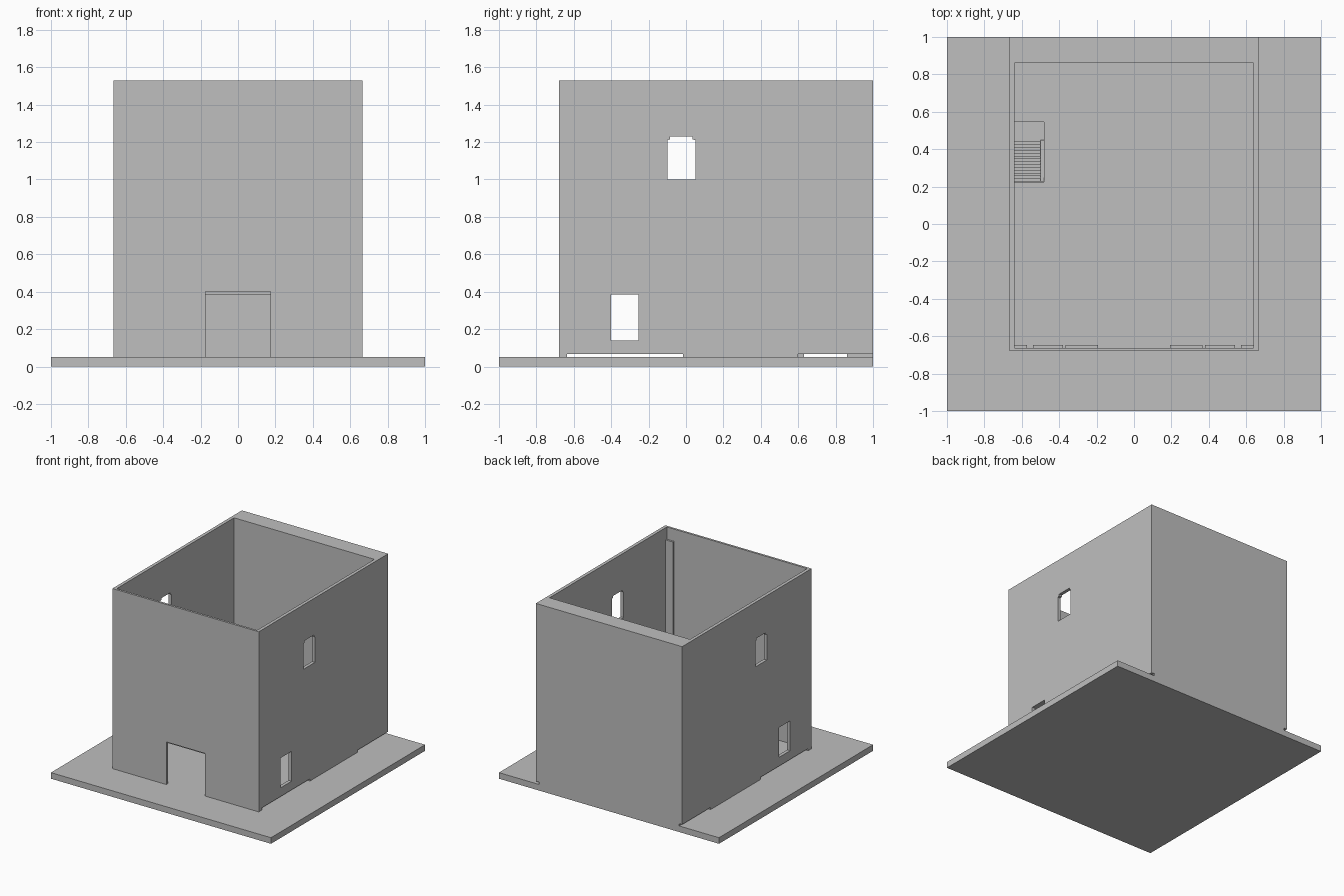
import bpy, bmesh

if "Cube" in bpy.data.objects:
    bpy.data.objects.remove(bpy.data.objects["Cube"])

stone = bpy.data.materials.new("light_grey")
stone.use_nodes = True
stone.diffuse_color = (0.52, 0.52, 0.52, 1)
stone.node_tree.nodes["Principled BSDF"].inputs["Base Color"].default_value = (0.52, 0.52, 0.52, 1)


def prism(name, outline, axis, lo, hi):
    """Extrude a 2D outline along an axis: 'x' uses (y, z), 'y' uses (x, z)."""
    def place(p, t):
        return (t, p[0], p[1]) if axis == "x" else (p[0], t, p[1])
    bm = bmesh.new()
    face = bm.faces.new([bm.verts.new(place(p, lo)) for p in outline])
    grown = bmesh.ops.extrude_face_region(bm, geom=[face])
    moved = [v for v in grown["geom"] if isinstance(v, bmesh.types.BMVert)]
    bmesh.ops.translate(bm, verts=moved, vec=place((0, 0), hi - lo))
    bmesh.ops.recalc_face_normals(bm, faces=bm.faces)
    mesh = bpy.data.meshes.new(name)
    bm.to_mesh(mesh)
    bm.free()
    mesh.materials.append(stone)
    obj = bpy.data.objects.new(name, mesh)
    bpy.context.collection.objects.link(obj)
    return obj


def box(name, x, y, z):
    return prism(name, [(y[0], z[0]), (y[1], z[0]), (y[1], z[1]), (y[0], z[1])], "x", *x)


def cut(obj, cutter):
    mod = obj.modifiers.new("cut", "BOOLEAN")
    mod.operation, mod.solver, mod.object = "DIFFERENCE", "EXACT", cutter
    cutter.hide_render = True
    bpy.context.view_layer.objects.active = obj
    bpy.ops.object.modifier_apply(modifier=mod.name)
    bpy.data.objects.remove(cutter)


GROUND, TOP = 0.05, 1.53
OUT, INN = 0.665, 0.638
FRONT, FRONT_IN, BACK_IN = -0.68, -0.662, 0.86
FLOOR_LOW, FLOOR_TOP = 0.385, 0.405

# Ground plate
box("base_plate", (-1, 1), (-1, 1), (0, GROUND))

# Side walls with two windows and slots along the bottom
arch = [(-0.1, 1.0), (0.05, 1.0), (0.05, 1.21), (0.035, 1.215),
        (0.035, 1.23), (-0.085, 1.23), (-0.085, 1.215), (-0.1, 1.21)]
for side, sign in (("left", 1), ("right", -1)):
    lo, hi = sorted((sign * INN, sign * OUT))
    wall = box(side + "_wall", (lo, hi), (FRONT, 1), (GROUND, TOP))
    reach = (lo - 0.1, hi + 0.1)
    cut(wall, prism("arch_cutter", arch, "x", *reach))
    cut(wall, box("window_cutter", reach, (-0.4, -0.255), (0.14, 0.385)))
    slot_back = 0.6 if sign > 0 else 0.63
    for span in ((-0.637, -0.015), (slot_back, 1.1)):
        cut(wall, box("slot_cutter", reach, span, (0, 0.068)))

# Front wall with doorway
front = [(-INN, GROUND), (-0.175, GROUND), (-0.175, 0.4), (0.175, 0.4),
         (0.175, GROUND), (INN, GROUND), (INN, TOP), (-INN, TOP)]
prism("front_wall", front, "y", FRONT, FRONT_IN)

# Thick back wall
box("back_wall", (-INN, INN), (BACK_IN, 1), (GROUND, TOP))

# Upper floor with stairwell opening
floor = box("upper_floor", (-INN, INN), (FRONT_IN, BACK_IN), (FLOOR_LOW, FLOOR_TOP))
cut(floor, box("stairwell_cutter", (-0.7, -0.48), (0.225, 0.545), (0.3, 0.5)))

# Staircase rising toward the front, with a side stringer
STEPS, START, END = 14, 0.44, 0.228
run, rise = (START - END) / STEPS, (FLOOR_TOP - GROUND) / STEPS
steps = [(END, GROUND), (START, GROUND)]
for i in range(STEPS):
    y, z = START - i * run, GROUND + (i + 1) * rise
    steps += [(y, z), (y - run, z)]
prism("staircase", steps, "x", -INN, -0.5)
stringer = [(END, GROUND), (0.45, GROUND), (0.45, GROUND + rise), (END, FLOOR_TOP)]
prism("stair_stringer", stringer, "x", -0.5, -0.482)

# Raised trim on the inside of the front wall
for side, sign in (("left", 1), ("right", -1)):
    for part, a, b, height in (("pilaster", 0.572, INN, 1.43),
                               ("low_panel", 0.38, 0.54, 0.55),
                               ("door_panel", 0.193, 0.365, 0.55)):
        box(side + "_" + part, sorted((sign * a, sign * b)), (FRONT_IN, -0.646), (FLOOR_TOP, height))
